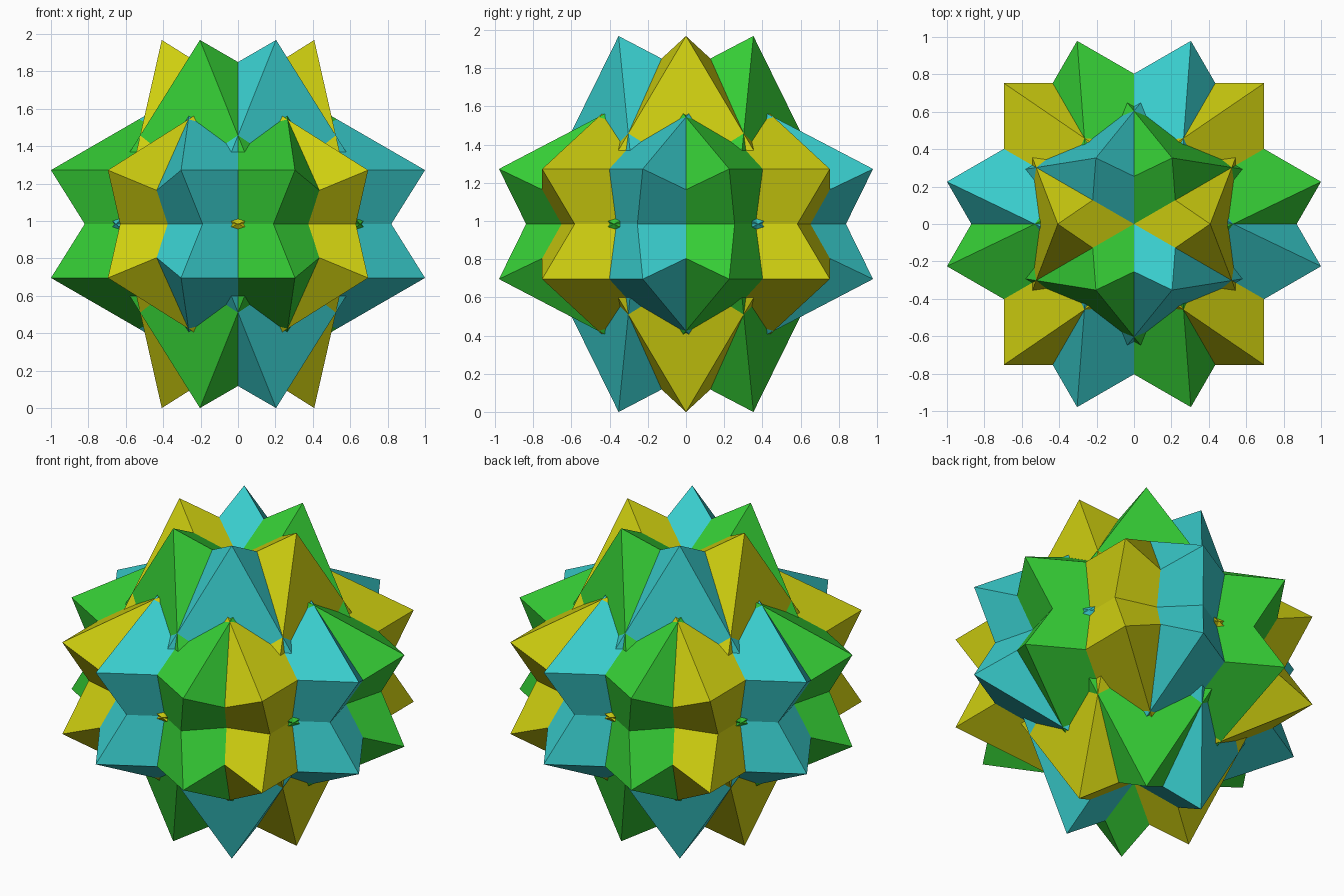
import bpy, bmesh, math
from mathutils import Matrix, Vector

if "Cube" in bpy.data.objects:
    bpy.data.objects.remove(bpy.data.objects["Cube"])

R = 1.065                         # centre to point
H = R * math.cos(math.pi / 8)     # half height of the whole compound


def make_material(name, rgb):
    m = bpy.data.materials.new(name)
    m.diffuse_color = (*rgb, 1.0)
    m.use_nodes = True
    m.node_tree.nodes["Principled BSDF"].inputs["Base Color"].default_value = m.diffuse_color
    return m


materials = [
    make_material("yellow", (0.62, 0.62, 0.005)),
    make_material("green", (0.035, 0.60, 0.035)),
    make_material("cyan", (0.04, 0.60, 0.60)),
]


def octahedron(name, matrix, material):
    """Regular octahedron with its six points on the turned axes."""
    bm = bmesh.new()
    for axis in range(3):
        for sign in (-R, R):
            p = Vector((0, 0, 0))
            p[axis] = sign
            bm.verts.new(p)
    bmesh.ops.convex_hull(bm, input=bm.verts[:])
    bm.transform(matrix)
    bmesh.ops.recalc_face_normals(bm, faces=bm.faces[:])
    mesh = bpy.data.meshes.new(name)
    bm.to_mesh(mesh)
    bm.free()
    mesh.materials.append(material)
    bpy.context.collection.objects.link(bpy.data.objects.new(name, mesh))


# Six interlocking octahedra: each is turned 45 degrees on its own axis,
# tilted 22.5 degrees, then stepped 60 degrees around the upright axis.
tilt = Matrix.Rotation(math.pi / 8, 4, 'Y') @ Matrix.Rotation(math.pi / 4, 4, 'Z')
lift = Matrix.Translation((0, 0, H))
for k in range(6):
    color = materials[k % 3]
    turn = Matrix.Rotation(k * math.pi / 3, 4, 'Z')
    octahedron(f"{color.name}_octahedron_{k // 3 + 1}", lift @ turn @ tilt, color)
